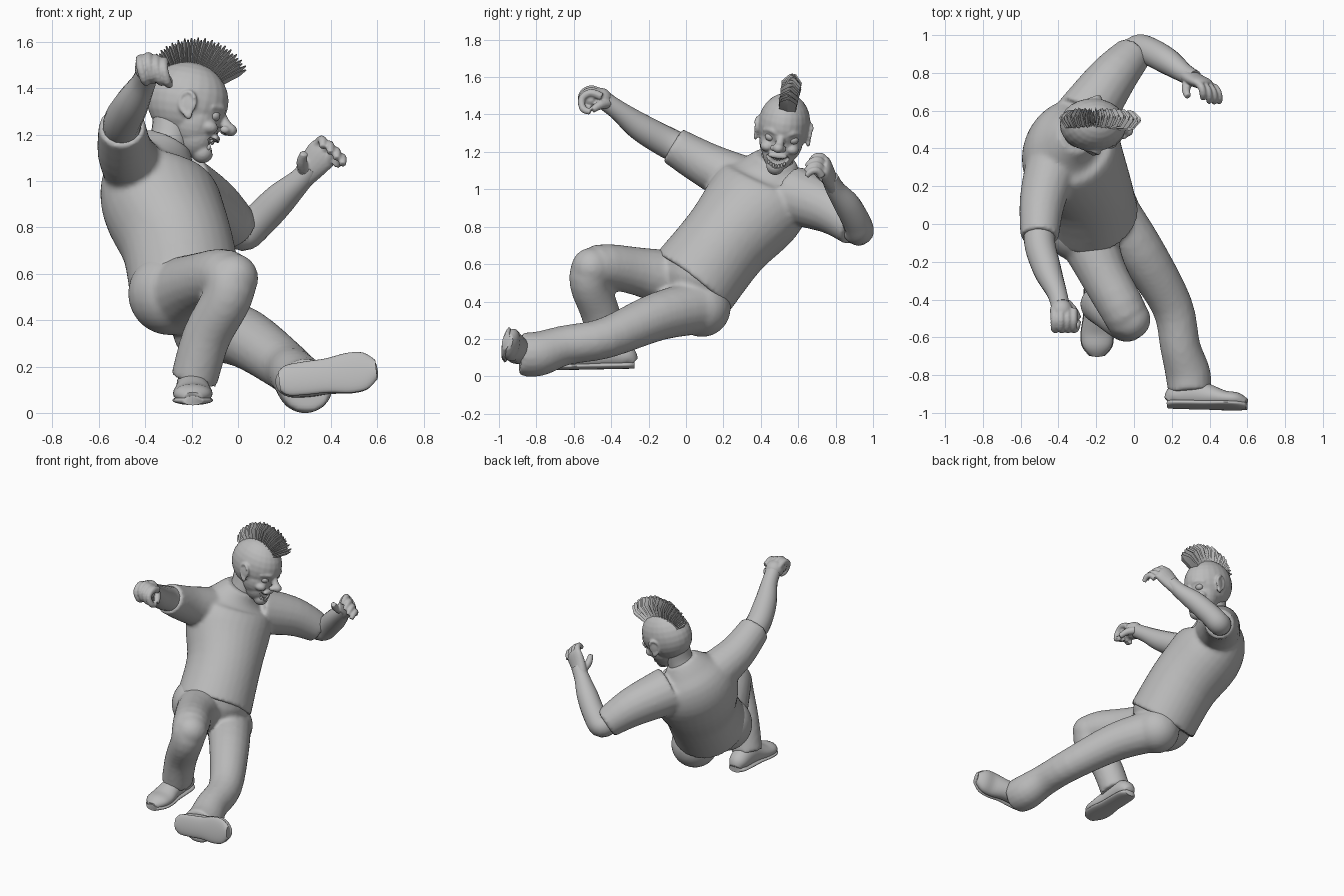
import bpy, bmesh, math
from mathutils import Vector, Matrix

cube = bpy.data.objects.get("Cube")
if cube:
    bpy.data.objects.remove(cube, do_unlink=True)

grey = bpy.data.materials.new("plain_grey")
grey.use_nodes = True
grey.diffuse_color = (0.5, 0.5, 0.5, 1)
grey.node_tree.nodes["Principled BSDF"].inputs["Base Color"].default_value = (0.5, 0.5, 0.5, 1)
IDENT = Matrix.Identity(4)


def frame(origin, forward, up):
    """Matrix with local x = forward, y = left, z = up."""
    f = Vector(forward).normalized()
    l = Vector(up).cross(f).normalized()
    m = Matrix((f, l, f.cross(l))).transposed().to_4x4()
    m.translation = origin
    return m


def blob(bm, c, r, m=IDENT):
    r = r if isinstance(r, tuple) else (r, r, r)
    bmesh.ops.create_uvsphere(bm, u_segments=24, v_segments=14, radius=1,
                              matrix=m @ Matrix.Translation(c) @ Matrix.Diagonal((*r, 1)))


def tube(bm, pts, side=(0, 0, 1), n=18, steps=4, m=IDENT):
    """Loft elliptical rings (x, y, z, half width[, half depth]) along a smooth path."""
    pts = [p if len(p) == 5 else (*p, p[3]) for p in pts]
    ext = [pts[0]] + pts + [pts[-1]]
    path = []
    for a, b, c, d in zip(ext, ext[1:], ext[2:], ext[3:]):
        for s in range(steps):
            t = s / steps
            path.append([q + 0.5 * t * (r - p + t * (2*p - 5*q + 4*r - w + t * (3*(q - r) + w - p)))
                         for p, q, r, w in zip(a, b, c, d)])
    path.append(pts[-1])
    rings = []
    for i, p in enumerate(path):
        after = path[min(i + 1, len(path) - 1)]
        before = path[max(i - 1, 0)]
        tan = (Vector(after[:3]) - Vector(before[:3])).normalized()
        sv = Vector(side)
        sv = (sv - tan * sv.dot(tan)).normalized()
        fv = tan.cross(sv)
        rings.append([bm.verts.new(m @ (Vector(p[:3]) + sv * p[3] * math.cos(k * math.tau / n)
                                        + fv * p[4] * math.sin(k * math.tau / n))) for k in range(n)])
    for r, s in zip(rings, rings[1:]):
        for k in range(n):
            bm.faces.new((r[k], r[(k + 1) % n], s[(k + 1) % n], s[k]))
    bm.faces.new(rings[0][::-1])
    bm.faces.new(rings[-1])


def finish(name, bm, voxel=0, relax=0, angle=40):
    bmesh.ops.recalc_face_normals(bm, faces=bm.faces)
    me = bpy.data.meshes.new(name)
    bm.to_mesh(me)
    bm.free()
    me.materials.append(grey)
    me.polygons.foreach_set("use_smooth", [True] * len(me.polygons))
    me.set_sharp_from_angle(angle=math.radians(angle))
    ob = bpy.data.objects.new(name, me)
    bpy.context.collection.objects.link(ob)
    if voxel:
        rm = ob.modifiers.new("Blend", 'REMESH')
        rm.mode, rm.voxel_size, rm.use_smooth_shade = 'VOXEL', voxel, True
    if relax:
        sm = ob.modifiers.new("Relax", 'SMOOTH')
        sm.factor, sm.iterations = 0.5, relax
    return ob


# Shirt: torso with two short sleeves, blended together
LEFT = (0.47, 0.87, -0.15)
bm = bmesh.new()
tube(bm, [(-.22, .035, .50, .255, .24), (-.26, .21, .72, .245, .24), (-.33, .36, .90, .285, .25),
          (-.345, .43, 1.02, .265, .22), (-.33, .46, 1.10, .18, .15), (-.30, .48, 1.17, .11, .105)],
     LEFT, 32)
tube(bm, [(-.43, .32, 1.03, .145), (-.485, .12, 1.125, .122), (-.50, -.07, 1.235, .102)])
tube(bm, [(-.26, .57, .97, .16), (-.115, .775, .89, .13), (0, .905, .79, .10)])
finish("shirt", bm, .014, 5)

# Trousers: seat, bent right leg and stretched left leg
bm = bmesh.new()
tube(bm, [(-.24, .16, .66, .19), (-.21, .08, .54, .225), (-.21, .05, .42, .18, .17)], LEFT, 28)
blob(bm, (-.295, -.02, .515), .18)
blob(bm, (-.13, .085, .365), .155)
tube(bm, [(-.27, -.01, .50, .17), (-.17, -.25, .56, .13), (-.05, -.47, .585, .12),
          (-.045, -.515, .50, .108), (-.135, -.455, .33, .105), (-.19, -.42, .14, .102)], (1, 0, 0))
blob(bm, (-.02, -.505, .58), .108)
tube(bm, [(-.12, .07, .37, .145), (.035, -.15, .32, .13), (.20, -.43, .205, .11),
          (.245, -.65, .165, .107), (.285, -.79, .12, .12), (.295, -.885, .12, .115)])
finish("trousers", bm, .014, 5)

# Bare arms below the sleeves
bm = bmesh.new()
tube(bm, [(-.48, .05, 1.18, .08), (-.50, -.09, 1.245, .083), (-.46, -.24, 1.33, .075),
          (-.41, -.36, 1.42, .054), (-.39, -.43, 1.47, .05)], steps=6)
finish("right_forearm", bm)
bm = bmesh.new()
tube(bm, [(-.04, .86, .83, .075), (.02, .925, .775, .077), (.09, .91, .83, .075),
          (.18, .86, .92, .07), (.265, .80, 1.0, .052), (.32, .77, 1.06, .045)], steps=6)
finish("left_forearm", bm)

# Right hand: closed fist
bm = bmesh.new()
blob(bm, (-.385, -.46, 1.485), (.06, .065, .058))
blob(bm, (-.375, -.51, 1.48), (.06, .045, .045))
for i in range(4):
    x = -.42 + .033 * i
    z = 1.535 - .01 * abs(i - 1)
    tube(bm, [(x, -.45, z - .02, .022), (x, -.51, z, .022), (x, -.556, z - .03, .02),
              (x + .015, -.55, z - .085, .019), (x + .025, -.51, z - .1, .017)], (1, 0, 0), 10)
tube(bm, [(-.36, -.42, 1.46, .028), (-.32, -.46, 1.45, .024), (-.295, -.50, 1.425, .018)], n=10)
finish("right_hand", bm, .006, 2)

# Left hand: open palm with arched fingers
bm = bmesh.new()
ACROSS = (.7, -.1, -.6)
tube(bm, [(.27, .795, 1.0, .045, .042), (.32, .765, 1.065, .062, .038),
          (.365, .745, 1.12, .07, .032), (.385, .735, 1.14, .05, .02)], ACROSS)
for i in range(4):
    base = Vector((.335 + .029 * i, .75 - .008 * i, 1.145 - .025 * i))
    reach = 1 - .1 * abs(i - 1.3)
    bend = [(0, 0, 0, .022), (.025, -.03, .035, .02), (.035, -.07, .03, .019), (.035, -.1, 0, .015)]
    tube(bm, [(*(base + Vector(b[:3]) * reach), b[3]) for b in bend], ACROSS, 10)
tube(bm, [(.29, .765, 1.04, .028), (.275, .715, 1.08, .024), (.285, .675, 1.12, .017)], n=10)
finish("left_hand", bm, .006, 2)

# Shoes: rounded upper over a flat sole
RINGS = [(-.205, .04, .06), (-.17, .064, .12), (-.09, .07, .155), (0, .072, .13),
         (.09, .085, .095), (.16, .078, .085), (.208, .04, .055)]


def shoe(name, m):
    bm = bmesh.new()
    tube(bm, [(x, 0, h / 2, w, h / 2) for x, w, h in RINGS], (0, 1, 0), 24, m=m)
    finish(name + "_upper", bm, angle=60)
    bm = bmesh.new()
    tube(bm, [(x * 1.02, 0, .017, w + .003, .02) for x, w, h in RINGS], (0, 1, 0), 24, m=m)
    finish(name + "_sole", bm, angle=60)


shoe("right_shoe", frame((-.195, -.485, .04), (0, -1, -.02), (0, 0, 1)))
shoe("left_shoe", frame((.385, -.975, .165), (.98, -.02, .12), (.03, .97, -.2)))

# Neck
bm = bmesh.new()
tube(bm, [(-.33, .47, 1.08, .10), (-.295, .49, 1.18, .085), (-.285, .51, 1.29, .08)], (0, 1, 0), 24)
finish("neck", bm)

# Head: skull, jaw, nose, brows, cheeks and ears blended together
HEAD = frame((-.217, .525, 1.347), (.97, -.05, -.2), (.2, .13, .97))
bm = bmesh.new()
for c, r in [((0, 0, 0), (.177, .14, .167)), ((.05, -.003, -.08), (.108, .117, .13)),
             ((.065, -.008, -.135), (.09, .088, .105)), ((.11, -.015, -.21), (.047, .048, .047)),
             ((.205, -.01, -.09), (.032, .03, .027)), ((.155, -.01, -.142), (.018, .055, .018))]:
    blob(bm, c, r, HEAD)
tube(bm, [(.14, 0, -.015, .02), (.175, -.005, -.06, .022), (.20, -.01, -.09, .026)],
     (0, 1, 0), 12, m=HEAD)
for s in (-1, 1):
    blob(bm, (.185, s * .027 - .01, -.097), (.022, .018, .017), HEAD)
    blob(bm, (.115, s * .068 - .005, -.105), (.042, .036, .03), HEAD)
    tube(bm, [(.155, s * .018, -.032, .015), (.152, s * .055, -.01, .017),
              (.11, s * .10, -.02, .012)], n=10, m=HEAD)
    ear = HEAD @ Matrix.Translation((.012, s * .137, -.035)) @ Matrix.Rotation(s * .35, 4, 'Z')
    blob(bm, (0, 0, .008), (.04, .012, .054), ear)
    blob(bm, (.012, 0, -.04), (.018, .011, .025), ear)
    tube(bm, [(.03, s * .008, .03, .008), (0, s * .01, .055, .009), (-.034, s * .01, .03, .009),
              (-.028, s * .008, -.02, .008), (.01, s * .005, -.052, .008)], (0, 1, 0), 8, m=ear)
head = finish("head", bm, .007, 3)

# Open mouth, cut as a smile
bm = bmesh.new()
tube(bm, [(.13, -.07, -.15, .008), (.15, -.047, -.17, .024), (.155, -.01, -.182, .03),
          (.15, .03, -.17, .024), (.13, .053, -.15, .008)], m=HEAD)
cutter = finish("mouth_cutter", bm)
cutter.hide_render = cutter.hide_viewport = True
cut = head.modifiers.new("Mouth", 'BOOLEAN')
cut.operation, cut.object, cut.solver = 'DIFFERENCE', cutter, 'EXACT'

# Teeth and eyes
bm = bmesh.new()
for i in range(7):
    l = (i - 3) * .014
    for u in (-.158, -.203):
        blob(bm, (.142 - 5 * l * l, l - .01, u + 9 * l * l), (.009, .0065, .012), HEAD)
finish("teeth", bm)
bm = bmesh.new()
for s in (-1, 1):
    blob(bm, (.128, s * .06, -.05), (.027, .03, .024), HEAD)
finish("eyes", bm)

# Mohawk: a dense fan of flat pointed blades over the skull
bm = bmesh.new()
COUNT = 38
for i in range(COUNT):
    t = i / (COUNT - 1)
    a = math.radians(40 + 114 * t)
    d = Vector((math.cos(a), 0, math.sin(a)))
    tip = .285 - .07 * t * t + .008 * (i % 2)
    tilt = .008 * math.sin(i * 2.4)
    stops = [(.14, .044, .011), (tip - .04, .046, .012), (tip, .008, .003)]
    tube(bm, [(*(d * r + Vector((0, .01 + tilt * (r > .2), 0))), w, h) for r, w, h in stops],
         (0, 1, 0), 4, 1, HEAD)
finish("mohawk", bm, angle=20)
